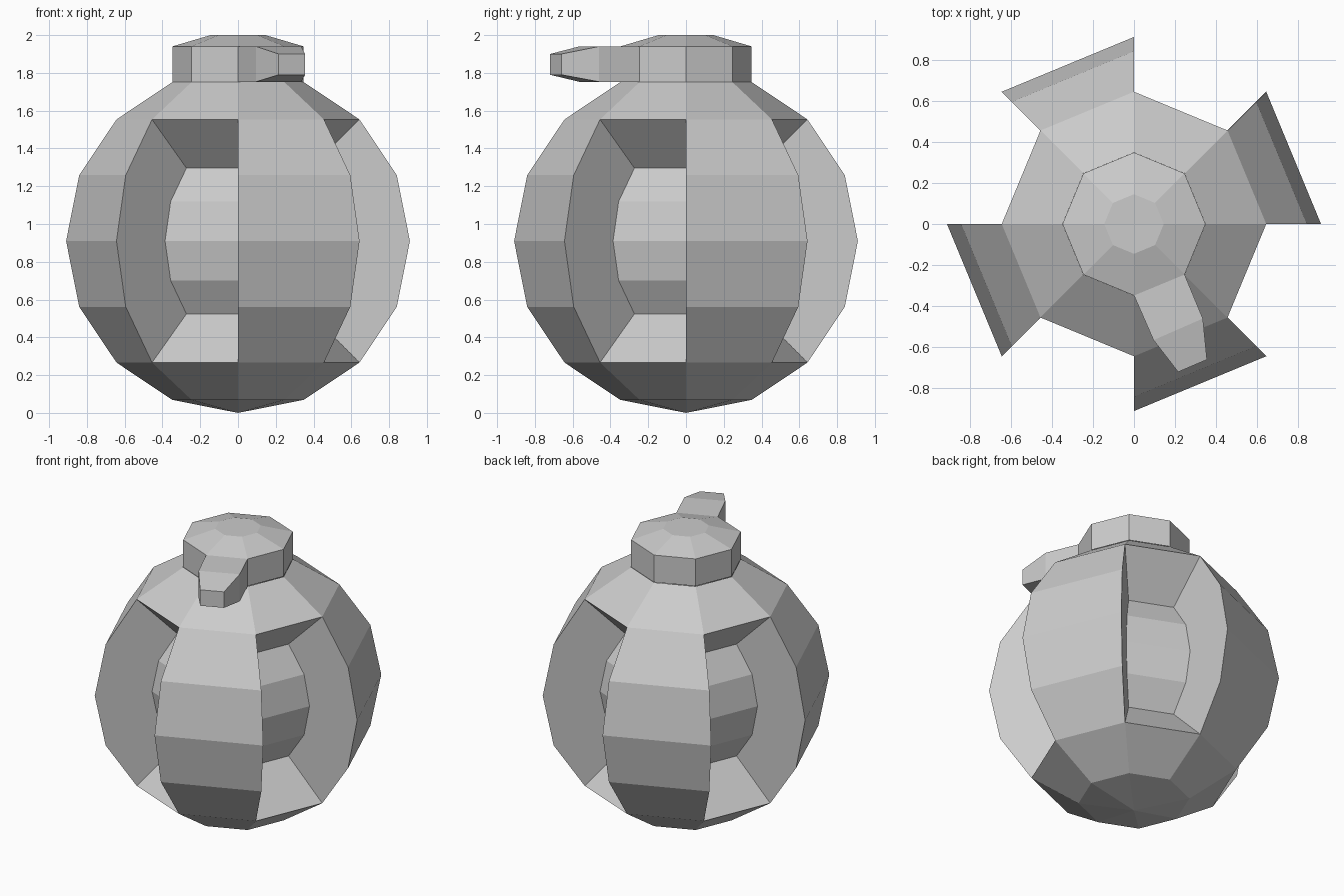
import bpy, bmesh, math
from mathutils import Vector

if "Cube" in bpy.data.objects:
    bpy.data.objects.remove(bpy.data.objects["Cube"])

R = 0.91


def finish(bm, name):
    bmesh.ops.recalc_face_normals(bm, faces=bm.faces[:])
    me = bpy.data.meshes.new(name)
    bm.to_mesh(me)
    bm.free()
    ob = bpy.data.objects.new(name, me)
    bpy.context.collection.objects.link(ob)
    return ob


def bridge(bm, a, b, closed=True):
    n = len(a)
    return [bm.faces.new((a[i], a[(i + 1) % n], b[(i + 1) % n], b[i]))
            for i in range(n)]


# Body: eight-sided ball with every second segment sunk towards the centre
bm = bmesh.new()
bmesh.ops.create_uvsphere(bm, u_segments=8, v_segments=8, radius=R)
sunk = []
for f in bm.faces:
    c = f.calc_center_median()
    if abs(c.z) < 0.64 and math.degrees(math.atan2(c.y, c.x)) % 90 > 45:
        sunk.append(f)
res = bmesh.ops.extrude_face_region(bm, geom=sunk)
for v in [g for g in res["geom"] if isinstance(g, bmesh.types.BMVert)]:
    v.co *= 0.6
old = [f for f in sunk if f.is_valid]
if old:
    bmesh.ops.delete(bm, geom=old, context='FACES')
# open the top, which the cap covers
top = [v for v in bm.verts if v.co.z > R - 0.01]
bmesh.ops.delete(bm, geom=top, context='VERTS')
bmesh.ops.translate(bm, verts=bm.verts[:], vec=(0, 0, R))
finish(bm, "body")

# Cap: octagonal collar with a bevelled top, plus the lever drawn out of one side
bm = bmesh.new()
rings = []
for r, z in ((0.348, 1.753), (0.348, 1.94), (0.145, 2.0)):
    rings.append([bm.verts.new((r * math.cos(i * math.pi / 4),
                                r * math.sin(i * math.pi / 4), z)) for i in range(8)])
sides = bridge(bm, rings[0], rings[1])
bridge(bm, rings[1], rings[2])
bm.faces.new(rings[2])

bm.faces.remove(sides[6])
loop = [rings[0][6], rings[0][7], rings[1][7], rings[1][6]]
for left, right, z0, z1 in (((0.095, -0.565), (0.335, -0.46), 1.753, 1.94),
                            ((0.215, -0.72), (0.355, -0.66), 1.79, 1.90)):
    new = [bm.verts.new(Vector((*p, z))) for p, z in
           ((left, z0), (right, z0), (right, z1), (left, z1))]
    bridge(bm, loop, new)
    loop = new
bm.faces.new(loop)
finish(bm, "cap_and_lever")
